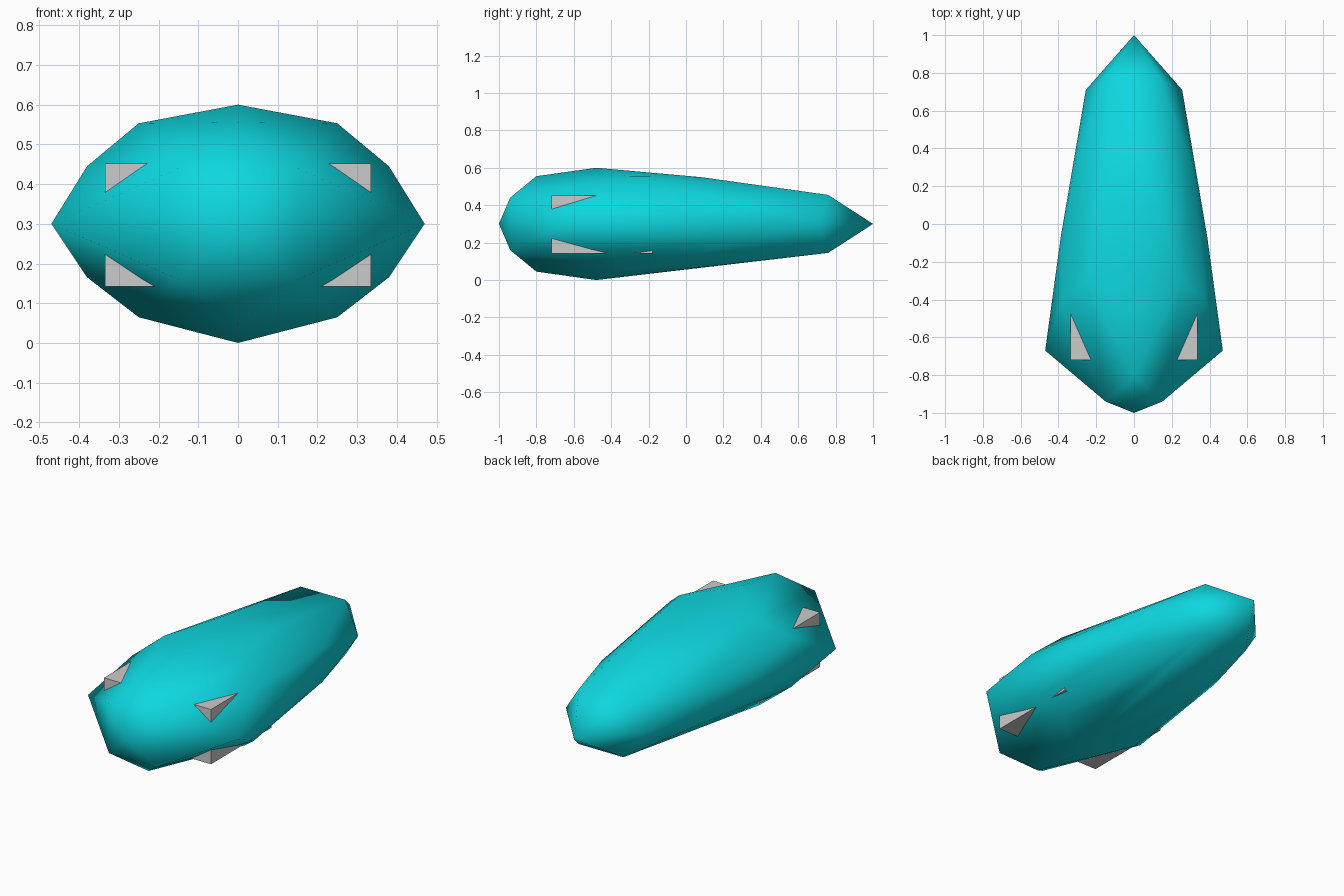
import bpy, bmesh

if "Cube" in bpy.data.objects:
    bpy.data.objects.remove(bpy.data.objects["Cube"])

MID = 0.3  # height of the body's centre line


def finish(name, bm):
    bmesh.ops.recalc_face_normals(bm, faces=bm.faces)
    mesh = bpy.data.meshes.new(name)
    bm.to_mesh(mesh)
    bm.free()
    ob = bpy.data.objects.new(name, mesh)
    bpy.context.collection.objects.link(ob)
    return ob


# Body: faceted tapered hull, one quadrant of corner points mirrored in x and z
corners = [
    (0, -1, 0), (0.15, -0.94, 0.14), (0, -0.8, 0.255),      # nose
    (0.47, -0.67, 0), (0, -0.48, 0.3),                      # widest and tallest
    (0.38, -0.4, 0.145), (0.25, -0.3, 0.253),               # shoulders
    (0.388, -0.07, 0.06), (0.14, 0.08, 0.25), (0.31, 0.31, 0.1),
    (0.255, 0.71, 0), (0.14, 0.76, 0.155), (0, 1, 0),       # tail
]
points = set()
for x, y, z in corners:
    below = 0.93 if -0.45 < y < 0.5 else 1.0                # slightly slimmer belly
    for sx in (-1, 1):
        points.add((sx * x, y, MID + z))
        points.add((sx * x, y, MID - z * below))

bm = bmesh.new()
for p in sorted(points):
    bm.verts.new(p)
hull = bmesh.ops.convex_hull(bm, input=bm.verts[:])
loose = [v for v in bm.verts if not v.link_faces]
bmesh.ops.delete(bm, geom=loose, context='VERTS')
for f in bm.faces:
    f.smooth = True
body = finish("body", bm)
mat = bpy.data.materials.new("turquoise")
mat.diffuse_color = (0.004, 0.68, 0.74, 1)
mat.use_nodes = True
mat.node_tree.nodes["Principled BSDF"].inputs["Base Color"].default_value = mat.diffuse_color
body.data.materials.append(mat)

# Inner block whose front corners poke through the body
bm = bmesh.new()
bmesh.ops.create_cube(bm, size=1)
bmesh.ops.scale(bm, vec=(0.67, 0.54, 0.31), verts=bm.verts)
bmesh.ops.translate(bm, vec=(0, -0.45, 0.297), verts=bm.verts)
finish("inner_block", bm)
